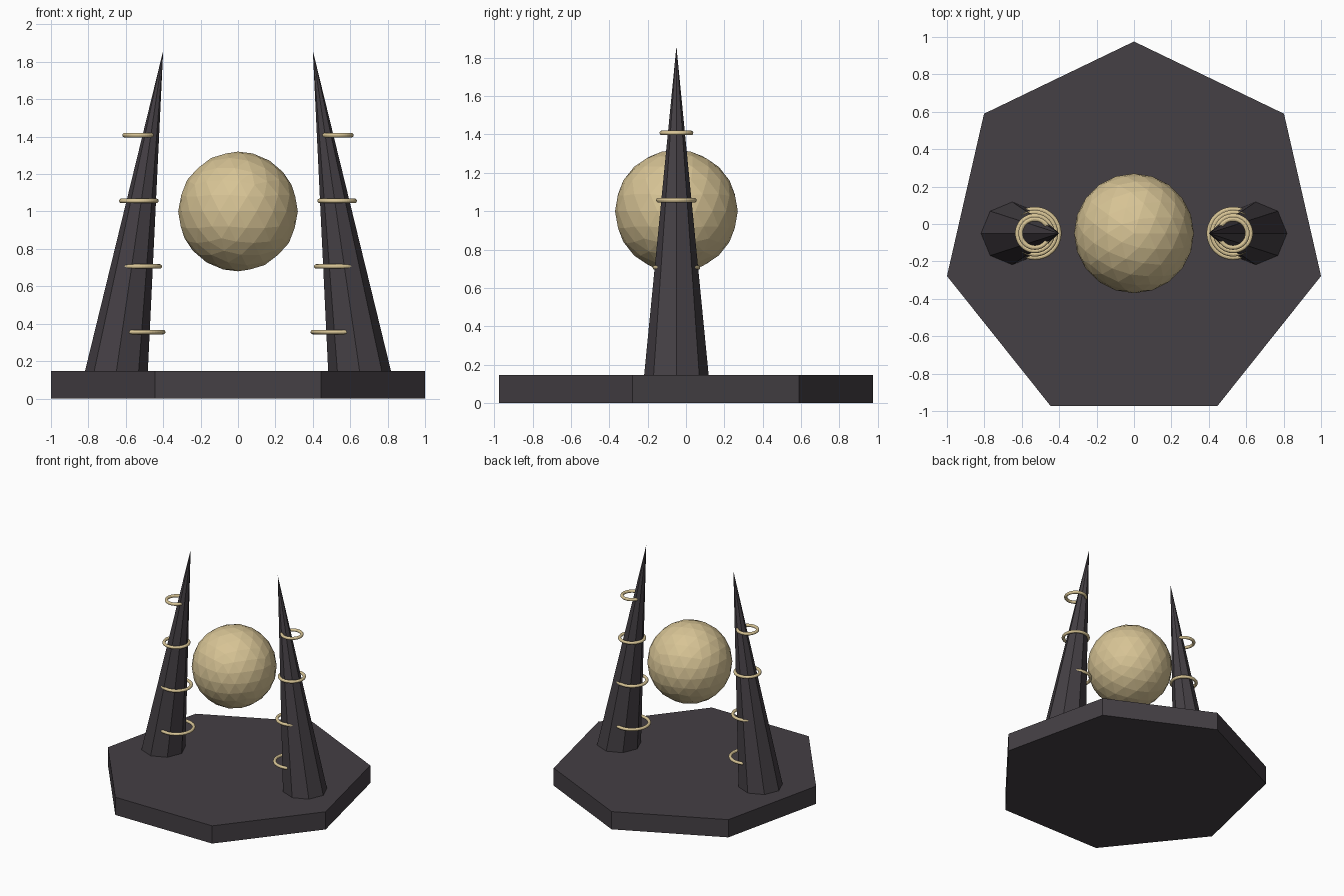
import bpy, bmesh, math
from mathutils import Matrix, Vector

cube = bpy.data.objects.get("Cube")
if cube:
    bpy.data.objects.remove(cube, do_unlink=True)

CENTRE_Y = -0.05
SLAB_TOP = 0.147


def material(name, colour):
    mat = bpy.data.materials.new(name)
    mat.use_nodes = True
    mat.diffuse_color = (*colour, 1)
    mat.node_tree.nodes["Principled BSDF"].inputs["Base Color"].default_value = (*colour, 1)
    return mat


dark_stone = material("dark_stone", (0.058, 0.050, 0.058))
pale_gold = material("pale_gold", (0.68, 0.55, 0.30))


def add_object(name, bm, mat):
    bmesh.ops.recalc_face_normals(bm, faces=bm.faces)
    mesh = bpy.data.meshes.new(name)
    bm.to_mesh(mesh)
    bm.free()
    mesh.materials.append(mat)
    obj = bpy.data.objects.new(name, mesh)
    bpy.context.collection.objects.link(obj)
    return obj


# Seven-sided slab with one corner pointing to the back
bm = bmesh.new()
bmesh.ops.create_cone(bm, cap_ends=True, segments=7, radius1=1.0257, radius2=1.0257, depth=SLAB_TOP)
first = max(bm.verts, key=lambda v: v.co.y)
turn = math.pi / 2 - math.atan2(first.co.y, first.co.x)
bmesh.ops.rotate(bm, verts=bm.verts, matrix=Matrix.Rotation(turn, 3, 'Z'))
bmesh.ops.translate(bm, verts=bm.verts, vec=(0, CENTRE_Y, SLAB_TOP / 2))
add_object("base_slab", bm, dark_stone)

# Floating faceted orb
bm = bmesh.new()
bmesh.ops.create_icosphere(bm, subdivisions=3, radius=0.32)
bmesh.ops.translate(bm, verts=bm.verts, vec=(0, CENTRE_Y, 1.0))
add_object("orb", bm, pale_gold)


def spire(name, side):
    # Eight-sided spike leaning inwards to a sharp tip
    bm = bmesh.new()
    tip = bm.verts.new((side * 0.40, CENTRE_Y, 1.86))
    foot = []
    for i in range(8):
        a = i * math.pi / 4
        foot.append(bm.verts.new((side * 0.65 + 0.168 * math.cos(a),
                                  CENTRE_Y + 0.168 * math.sin(a), SLAB_TOP)))
    bm.faces.new(foot)
    for i in range(8):
        bm.faces.new((foot[i], foot[(i + 1) % 8], tip))
    add_object(name, bm, dark_stone)


def ring(name, side, z, radius):
    bpy.ops.mesh.primitive_torus_add(location=(side * 0.53, CENTRE_Y, z), major_radius=radius,
                                     minor_radius=0.012, major_segments=48, minor_segments=12)
    obj = bpy.context.object
    obj.name = name
    obj.data.materials.append(pale_gold)


for label, side in (("left", 1), ("right", -1)):
    spire(label + "_spire", side)
    # Rings shrink as they rise
    for i in range(4):
        ring(f"{label}_ring_{i + 1}", side, 0.355 + i * 0.351, 0.130 - i * 0.018)
